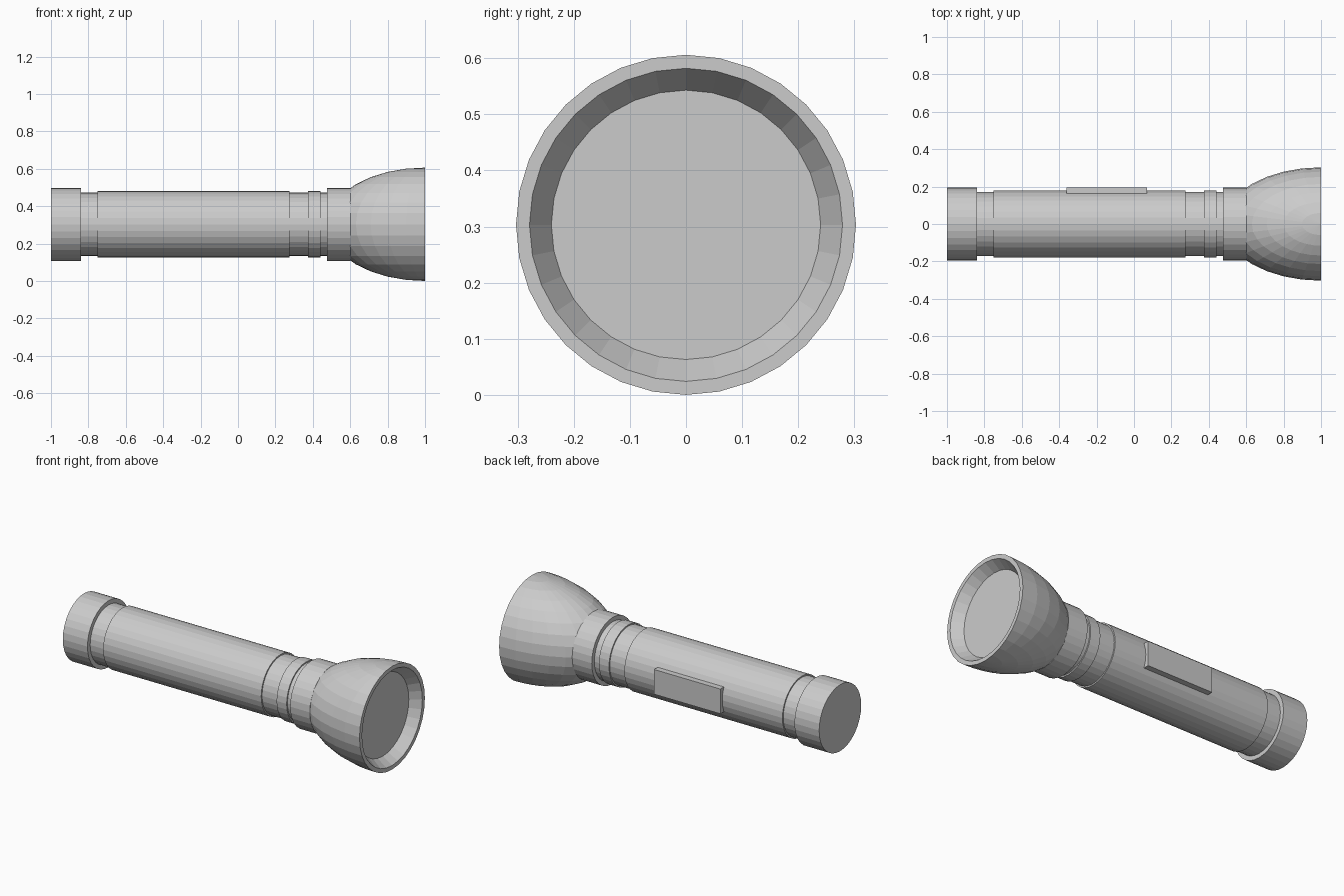
import bpy, bmesh
from math import pi
from mathutils import Vector

if "Cube" in bpy.data.objects:
    bpy.data.objects.remove(bpy.data.objects["Cube"])

AXIS_Z = 0.303   # height of the torch axis
HEAD_R = 0.303


def cylinder(name, x0, x1, radius):
    bpy.ops.mesh.primitive_cylinder_add(
        vertices=32, radius=radius, depth=x1 - x0,
        location=((x0 + x1) / 2, 0, AXIS_Z), rotation=(0, pi / 2, 0))
    bpy.context.object.name = name


# Handle: thin inner tube with thicker sleeves around it
for part in [("inner_tube", -0.84, 0.475, 0.17),
             ("end_cap", -1.0, -0.84, 0.195),
             ("grip", -0.75, 0.275, 0.178),
             ("neck_ring", 0.375, 0.44, 0.178),
             ("collar", 0.475, 0.602, 0.195)]:
    cylinder(*part)

# Side switch, on the back of the grip
bpy.ops.mesh.primitive_cube_add(size=1, location=(-0.145, 0.173, AXIS_Z))
switch = bpy.context.object
switch.name = "switch"
switch.scale = (0.43, 0.046, 0.145)

# Head: half of a stretched sphere with its poles up and down
bm = bmesh.new()
bmesh.ops.create_uvsphere(bm, u_segments=32, v_segments=16, radius=HEAD_R)
bmesh.ops.scale(bm, vec=(0.523 / HEAD_R, 1, 1), verts=bm.verts)
bmesh.ops.bisect_plane(bm, geom=bm.verts[:] + bm.edges[:] + bm.faces[:], dist=1e-4,
                       plane_co=(0, 0, 0), plane_no=(1, 0, 0), clear_outer=True)

# Rim lip, then the sloped recess down to the lens
edges = [e for e in bm.edges if e.is_boundary]
radius = HEAD_R
for new_radius, depth in [(0.279, 0), (0.24, 0.06)]:
    geom = bmesh.ops.extrude_edge_only(bm, edges=edges)["geom"]
    verts = [g for g in geom if isinstance(g, bmesh.types.BMVert)]
    edges = [g for g in geom if isinstance(g, bmesh.types.BMEdge)]
    k = new_radius / radius
    for v in verts:
        v.co = Vector((v.co.x - depth, v.co.y * k, v.co.z * k))
    radius = new_radius

# Lens face
bmesh.ops.contextual_create(bm, geom=edges)
bmesh.ops.recalc_face_normals(bm, faces=bm.faces)
mesh = bpy.data.meshes.new("lamp_head")
bm.to_mesh(mesh)
bm.free()
head = bpy.data.objects.new("lamp_head", mesh)
head.location = (1, 0, AXIS_Z)
bpy.context.collection.objects.link(head)
